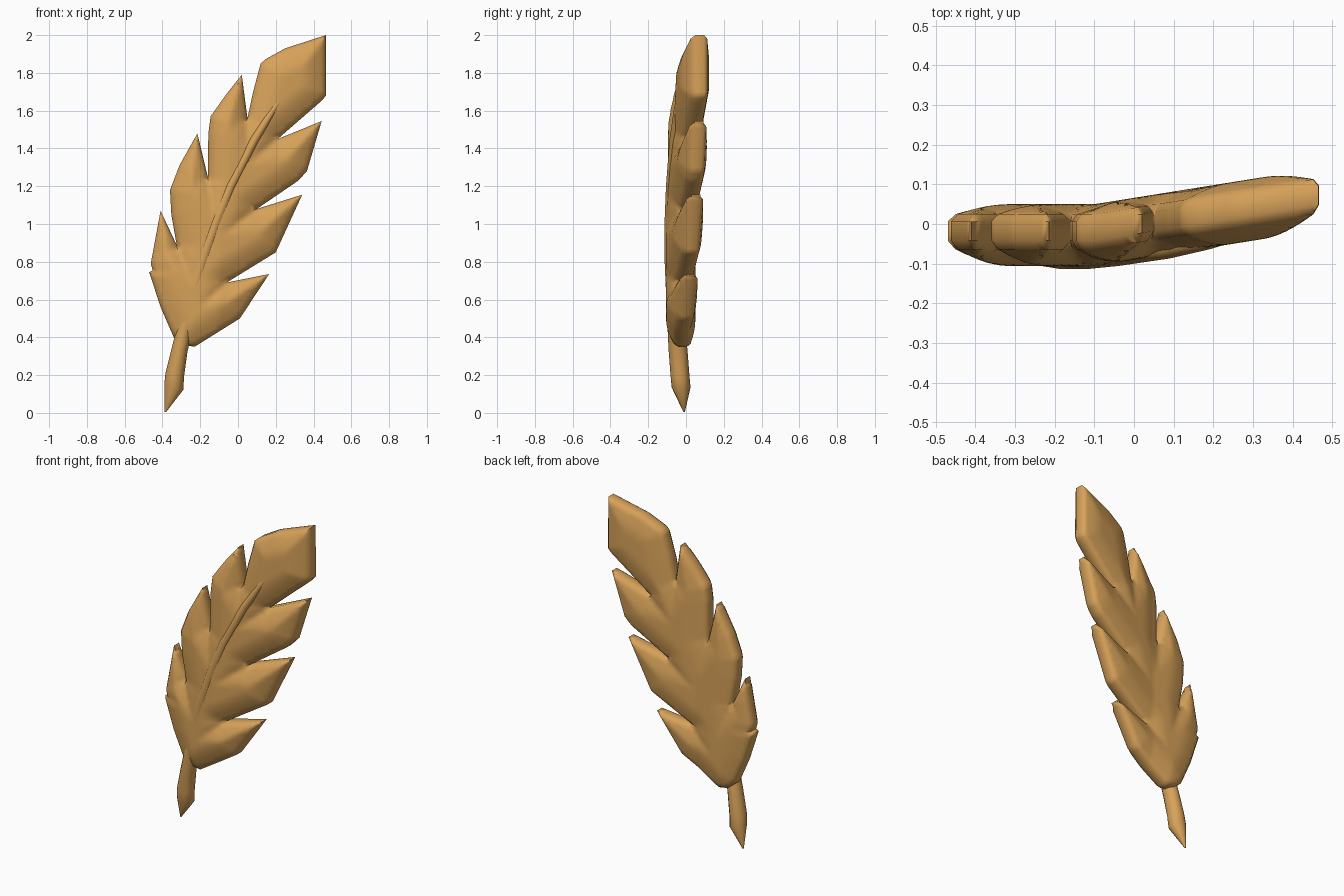
import bpy, bmesh, math
from mathutils import Vector
from mathutils.geometry import delaunay_2d_cdt, intersect_point_line

if "Cube" in bpy.data.objects:
    bpy.data.objects.remove(bpy.data.objects["Cube"])

mat = bpy.data.materials.new("golden tan")
mat.diffuse_color = (0.68, 0.36, 0.10, 1)
mat.use_nodes = True
mat.node_tree.nodes["Principled BSDF"].inputs["Base Color"].default_value = mat.diffuse_color


def finish(bm, name, angle):
    bmesh.ops.recalc_face_normals(bm, faces=bm.faces)
    me = bpy.data.meshes.new(name)
    bm.to_mesh(me)
    bm.free()
    ob = bpy.data.objects.new(name, me)
    bpy.context.collection.objects.link(ob)
    me.materials.append(mat)
    bpy.ops.object.select_all(action='DESELECT')
    ob.select_set(True)
    bpy.context.view_layer.objects.active = ob
    bpy.ops.object.shade_smooth_by_angle(angle=math.radians(angle))


# Vane outline in front view (x, z), clockwise from the lower left
outline = [Vector(p) for p in [
    (-.29, .36), (-.34, .40), (-.41, .56), (-.47, .745), (-.452, .755), (-.462, .79),
    (-.41, 1.07), (-.325, .89), (-.353, 1.05), (-.36, 1.18), (-.31, 1.31), (-.215, 1.48),
    (-.16, 1.25), (-.157, 1.48), (-.145, 1.57), (-.06, 1.69), (.02, 1.79), (.05, 1.56),
    (.08, 1.70), (.12, 1.85), (.15, 1.875), (.25, 1.93), (.465, 2.0), (.467, 1.68),
    (.44, 1.65), (.21, 1.45), (.443, 1.545), (.365, 1.28), (.32, 1.23), (.10, 1.08),
    (.34, 1.155), (.20, .85), (-.06, .69), (.165, .735), (.01, .5), (-.23, .35)]]
# Seams running from each notch towards the shaft
seams = [(Vector(a), Vector(b)) for a, b in [
    ((.21, 1.45), (.07, 1.33)), ((.10, 1.08), (-.06, .96)), ((-.06, .69), (-.18, .58)),
    ((-.325, .89), (-.25, .70)), ((-.16, 1.25), (-.13, 1.05)), ((.05, 1.56), (.05, 1.38))]]
sides = list(zip(outline, outline[1:] + outline[:1]))


def seg_dist(p, a, b):
    t = max(0, min(1, (p - a).dot(b - a) / (b - a).length_squared))
    return (p - a - (b - a) * t).length, t


def edge_dist(p):
    return min(seg_dist(p, a, b)[0] for a, b in sides)


def depth(p):
    """Front and back y of the vane: thick middle, thin rounded rim."""
    d = edge_dist(p)
    e = d
    for a, b in seams:
        s, t = seg_dist(p, a, b)
        e = min(e, s + .1 * t)
    mid = -.018 + .16 * max(0, p.x + .1)
    rim = .024 + .014 * min(1, d / .014)
    s = math.sin(math.pi / 2 * min(1, e / .14))
    return mid - rim - .05 * s, mid + rim + .03 * s


# Sample the outline, a loop just inside it, and an interior grid
pts, inner = [], []
for a, b in sides:
    n = max(1, round((b - a).length / .02))
    normal = Vector((b.y - a.y, a.x - b.x)).normalized()
    for i in range(n):
        p = a.lerp(b, i / n)
        pts.append(p)
        q = p + normal * .014
        if edge_dist(q) > .0135:
            inner.append(q)
loop = [(i, (i + 1) % len(pts)) for i in range(len(pts))]
step = .018
for i in range(54):
    for j in range(94):
        p = Vector((-.48 + i * step, .34 + (j + .5 * (i % 2)) * step))
        if edge_dist(p) > .024:
            inner.append(p)
v2, _, tris, *_ = delaunay_2d_cdt(pts + inner, loop, [], 1, 1e-5)

# Feather vane
bm = bmesh.new()
front, back = [], []
for p in v2:
    f, k = depth(p)
    front.append(bm.verts.new((p.x, f, p.y)))
    back.append(bm.verts.new((p.x, k, p.y)))
count = {}
for t in tris:
    bm.faces.new([front[i] for i in t])
    bm.faces.new([back[i] for i in reversed(t)])
    for a, b in zip(t, list(t[1:]) + [t[0]]):
        count.setdefault(frozenset((a, b)), []).append((a, b))
for uses in count.values():
    if len(uses) == 1:
        a, b = uses[0]
        bm.faces.new((front[b], front[a], back[a], back[b]))
bmesh.ops.delete(bm, geom=[v for v in bm.verts if not v.link_faces], context='VERTS')
finish(bm, "feather_vane", 60)

# Shaft: flattened tapering tube (x, y, z, half width, half depth)
rings = [(-.385, -.01, .005, .004, .004), (-.34, -.026, .135, .052, .05),
         (-.335, -.032, .2, .050, .05), (-.31, -.042, .33, .043, .05),
         (-.27, -.055, .5, .040, .045), (-.19, -.070, .8, .037, .043),
         (-.12, -.074, 1.0, .033, .040), (-.04, -.070, 1.2, .030, .036),
         (.09, -.057, 1.45, .024, .030), (.19, -.042, 1.61, .018, .022),
         (.27, -.032, 1.72, .010, .008)]
bm = bmesh.new()
tube = []
sides_n = 12
for i, (x, y, z, rx, ry) in enumerate(rings):
    a, b = rings[max(0, i - 1)], rings[min(len(rings) - 1, i + 1)]
    tan = Vector((b[0] - a[0], 0, b[2] - a[2])).normalized()
    across = Vector((tan.z, 0, -tan.x))
    tube.append([bm.verts.new(Vector((x, y, z))
                 + across * rx * math.cos(k * math.tau / sides_n)
                 + Vector((0, ry * math.sin(k * math.tau / sides_n), 0)))
                 for k in range(sides_n)])
for r, s in zip(tube, tube[1:]):
    for k in range(sides_n):
        m = (k + 1) % sides_n
        bm.faces.new((r[k], r[m], s[m], s[k]))
bm.faces.new(tube[0])
bm.faces.new(tube[-1])
finish(bm, "feather_shaft", 50)
